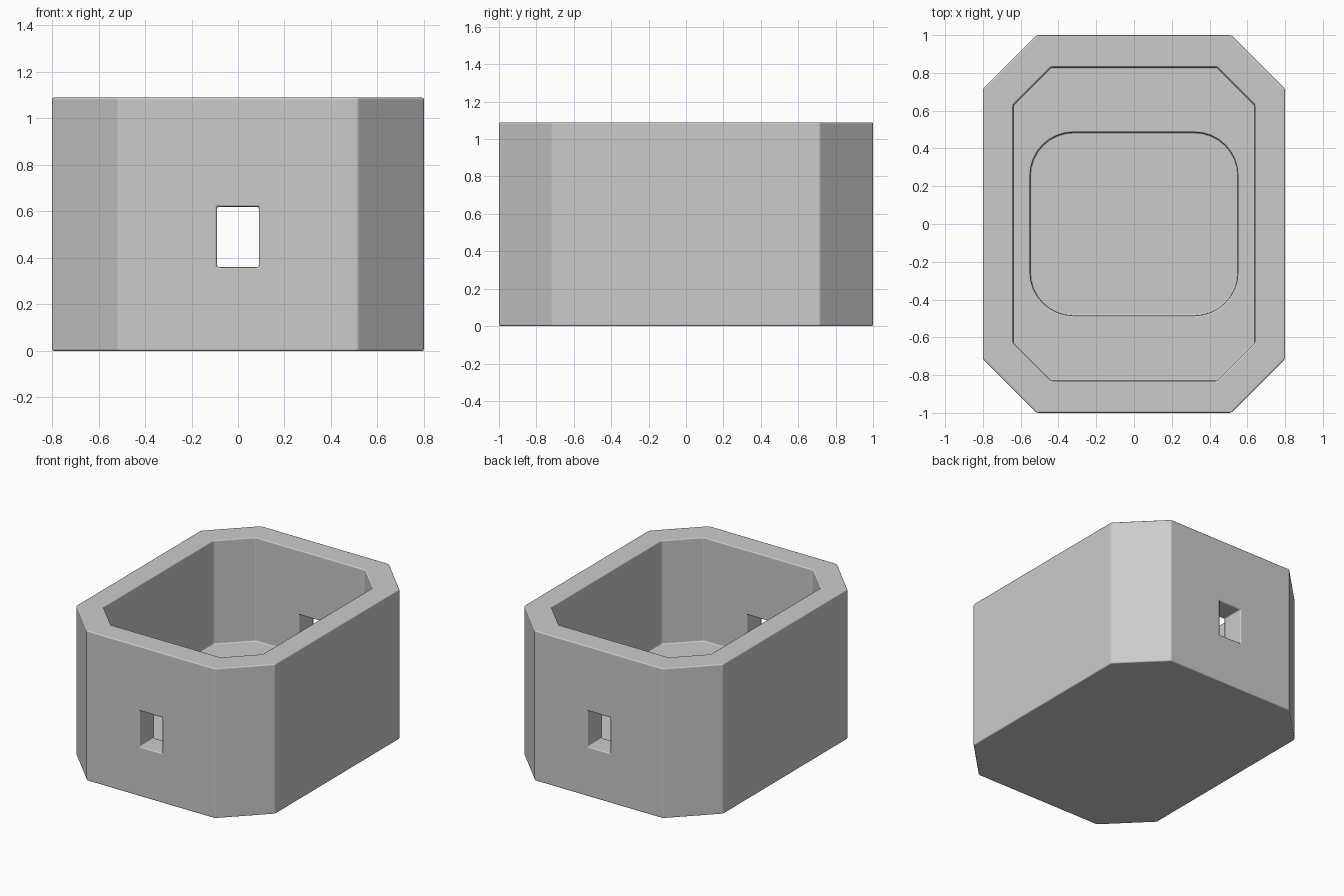
import bpy, bmesh, math

cube = bpy.data.objects.get("Cube")
if cube:
    bpy.data.objects.remove(cube, do_unlink=True)

grey = bpy.data.materials.new("light grey")
grey.use_nodes = True
colour = (0.6, 0.6, 0.6, 1)
grey.diffuse_color = colour
grey.node_tree.nodes["Principled BSDF"].inputs["Base Color"].default_value = colour


def corner_outline(half_x, half_y, corner, steps):
    """Rectangle with rounded corners; a single step gives a chamfer."""
    points = []
    for quarter in range(4):
        sx = 1 if quarter in (0, 3) else -1
        sy = 1 if quarter < 2 else -1
        for i in range(steps + 1):
            a = math.pi / 2 * (quarter + i / steps)
            points.append((sx * (half_x - corner) + corner * math.cos(a),
                           sy * (half_y - corner) + corner * math.sin(a)))
    return points


def prism(name, outline, bottom, top):
    bm = bmesh.new()
    base = bm.faces.new([bm.verts.new((x, y, bottom)) for x, y in outline])
    side = bmesh.ops.extrude_face_region(bm, geom=[base])["geom"]
    for v in side:
        if isinstance(v, bmesh.types.BMVert):
            v.co.z = top
    bmesh.ops.recalc_face_normals(bm, faces=bm.faces)
    mesh = bpy.data.meshes.new(name)
    bm.to_mesh(mesh)
    bm.free()
    mesh.materials.append(grey)
    obj = bpy.data.objects.new(name, mesh)
    bpy.context.collection.objects.link(obj)
    return obj


# Solid eight-sided body
body = prism("box_body", corner_outline(0.8, 1.0, 0.285, 1), 0, 1.09)

# Main cavity, rounded floor recess and the slot through both end walls
cutters = [
    prism("cavity_cutter", corner_outline(0.64, 0.83, 0.2, 1), 0.335, 1.3),
    prism("recess_cutter", corner_outline(0.55, 0.485, 0.23, 8), 0.17, 0.6),
    prism("window_cutter", [(-0.09, -1.2), (0.09, -1.2), (0.09, 1.2), (-0.09, 1.2)], 0.36, 0.62),
]
bpy.context.view_layer.objects.active = body
for cutter in cutters:
    cut = body.modifiers.new(cutter.name, "BOOLEAN")
    cut.operation = "DIFFERENCE"
    cut.solver = "EXACT"
    cut.object = cutter
    bpy.ops.object.modifier_apply(modifier=cut.name)
    bpy.data.objects.remove(cutter, do_unlink=True)

# Fine softened edges
bevel = body.modifiers.new("soft_edges", "BEVEL")
bevel.width = 0.009
bevel.segments = 2
bevel.limit_method = "ANGLE"
bevel.angle_limit = math.radians(30)
bevel.harden_normals = True
body.select_set(True)
bpy.ops.object.shade_smooth_by_angle(angle=math.radians(40))
